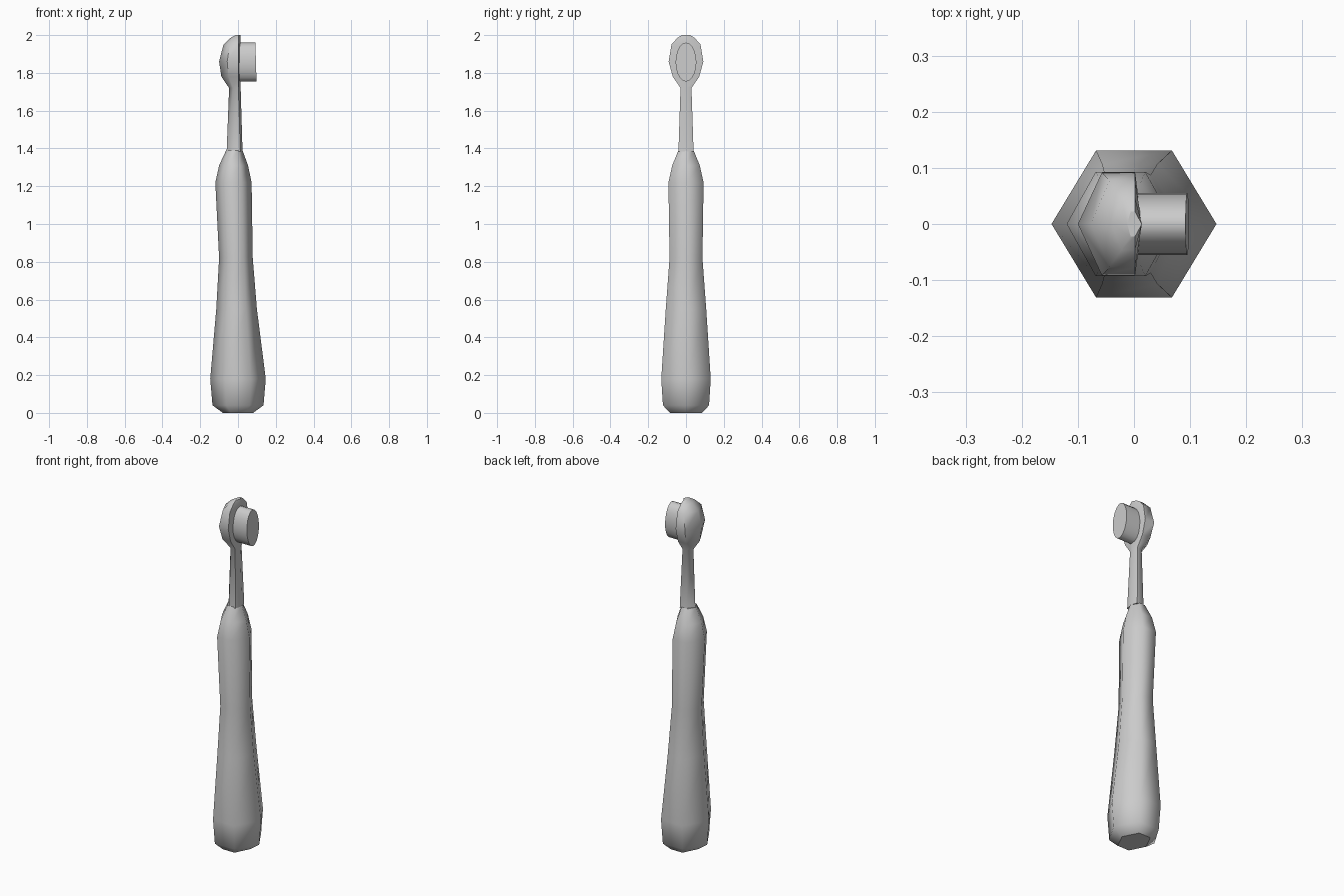
import bpy, bmesh, math

cube = bpy.data.objects.get("Cube")
if cube:
    bpy.data.objects.remove(cube)

grey = bpy.data.materials.new("light grey")
grey.use_nodes = True
colour = (0.6, 0.6, 0.6, 1)
grey.diffuse_color = colour
grey.node_tree.nodes["Principled BSDF"].inputs["Base Color"].default_value = colour


def loft(name, rings, angle):
    """Skin a list of equal-length rings, close both ends and smooth by angle."""
    bm = bmesh.new()
    loops = [[bm.verts.new(p) for p in ring] for ring in rings]
    n = len(loops[0])
    for a, b in zip(loops, loops[1:]):
        for i in range(n):
            j = (i + 1) % n
            bm.faces.new((a[i], a[j], b[j], b[i]))
    bm.faces.new(loops[0][::-1])
    bm.faces.new(loops[-1])
    bmesh.ops.recalc_face_normals(bm, faces=bm.faces)
    mesh = bpy.data.meshes.new(name)
    bm.to_mesh(mesh)
    bm.free()
    mesh.materials.append(grey)
    obj = bpy.data.objects.new(name, mesh)
    bpy.context.collection.objects.link(obj)
    bpy.ops.object.select_all(action="DESELECT")
    obj.select_set(True)
    bpy.context.view_layer.objects.active = obj
    bpy.ops.object.shade_smooth_by_angle(angle=math.radians(angle))
    # The two end caps stay flat
    for face in mesh.polygons[-2:]:
        face.use_smooth = False
        for key in face.edge_keys:
            for edge in mesh.edges:
                if edge.key == key:
                    edge.use_edge_sharp = True
    return obj


def hexagon(z, left, right, y, back, front):
    """Six-sided ring with a ridge on each x side; back and front are its flank corners."""
    return [(right, 0, z), (front, y, z), (back, y, z),
            (left, 0, z), (back, -y, z), (front, -y, z)]


# Handle: z, left ridge, right ridge, half depth
handle_profile = [
    (0, -.08, .08, .085), (.04, -.135, .135, .122), (.18, -.147, .147, .131),
    (.55, -.115, .1, .107), (.82, -.1, .078, .087), (1.22, -.12, .072, .093),
    (1.31, -.1, .053, .073), (1.39, -.063, .024, .04)]
loft("handle", [hexagon(z, l, r, y, l + (r - l) * .27, l + (r - l) * .73)
                for z, l, r, y in handle_profile], 70)

# Neck and brush head: rounded back, nearly flat brush side
# z, back ridge, half width, rim position
head_profile = [
    (1.385, -.06, .04, .012), (1.72, -.047, .029, .002), (1.78, -.088, .07, .002),
    (1.86, -.1, .092, .002), (1.95, -.077, .077, .002), (1.985, -.04, .046, .002),
    (2.0, -.012, .022, .002)]
loft("neck_and_head", [hexagon(z, l, rim + .012, y, l + (rim - l) * .42, rim)
                       for z, l, y, rim in head_profile], 62)

# Bristles: oval tuft standing out of the head
sides = 20
loft("bristles", [[(x - .003 * math.sin(t), .055 * math.cos(t), 1.857 + .103 * math.sin(t))
                   for t in (math.tau * i / sides for i in range(sides))]
                  for x in (-.01, .095)], 40)
